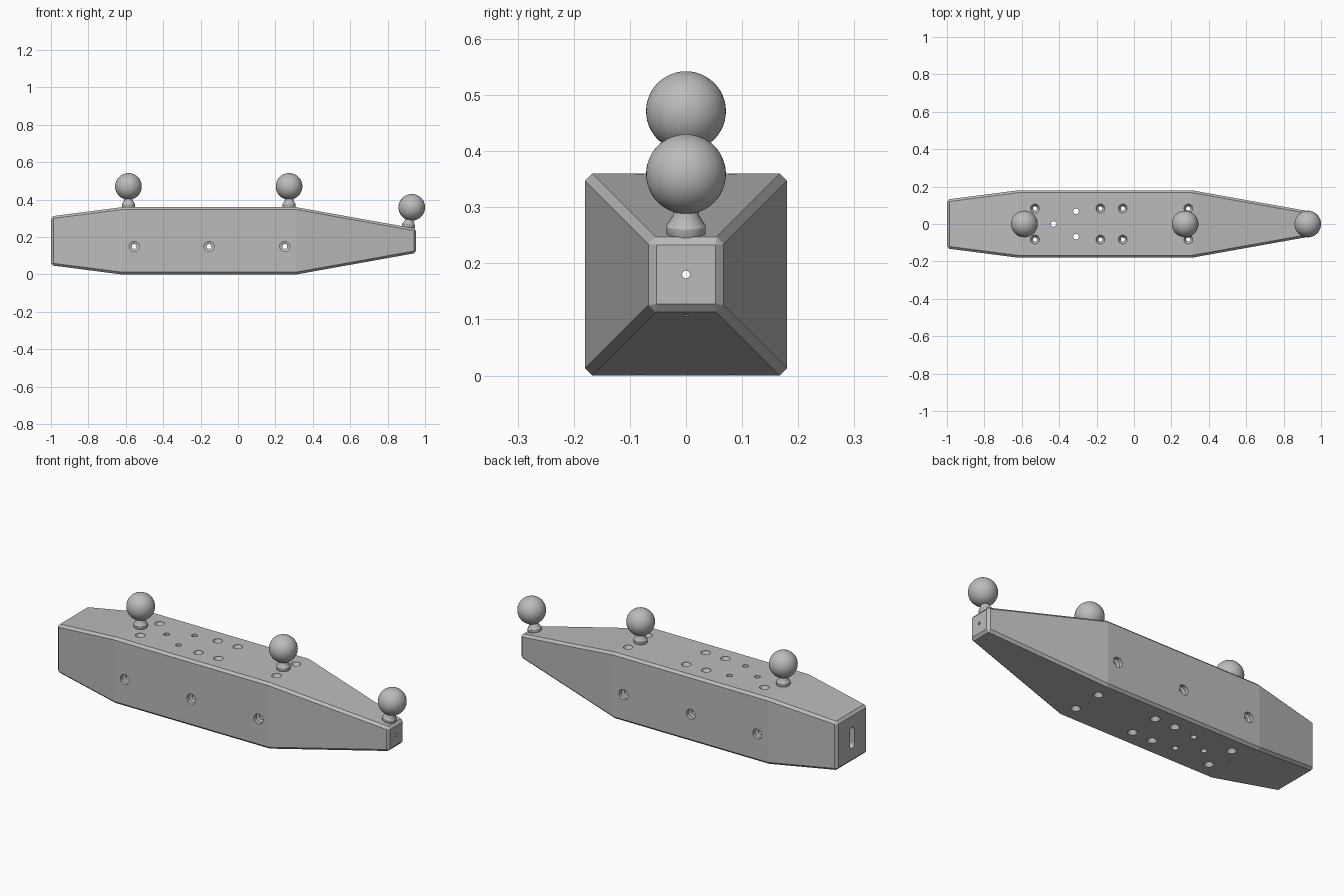
import bpy, bmesh, math
from mathutils import Matrix, Vector

cube = bpy.data.objects.get("Cube")
if cube:
    bpy.data.objects.remove(cube, do_unlink=True)

grey = bpy.data.materials.new("plain grey")
grey.use_nodes = True
COLOUR = (0.5, 0.5, 0.5, 1)
grey.diffuse_color = COLOUR
grey.node_tree.nodes["Principled BSDF"].inputs["Base Color"].default_value = COLOUR

MID = 0.18          # height of the long axis
HALF = 0.18         # half width of the body
BALL_R = 0.0712


def finish(name, bm):
    bmesh.ops.recalc_face_normals(bm, faces=bm.faces)
    mesh = bpy.data.meshes.new(name)
    bm.to_mesh(mesh)
    bm.free()
    obj = bpy.data.objects.new(name, mesh)
    bpy.context.collection.objects.link(obj)
    mesh.materials.append(grey)
    return obj


def bridge(bm, rings):
    """Skin closed rings of points and cap both ends."""
    rings = [[bm.verts.new(p) for p in ring] for ring in rings]
    n = len(rings[0])
    for a, b in zip(rings, rings[1:]):
        for i in range(n):
            j = (i + 1) % n
            bm.faces.new((a[i], a[j], b[j], b[i]))
    bm.faces.new(rings[0])
    bm.faces.new(rings[-1])


def lathe(bm, profile, matrix, sides=24):
    """Turn (radius, height) points about the local z axis."""
    turn = [2 * math.pi * i / sides for i in range(sides)]
    bridge(bm, [[matrix @ Vector((r * math.cos(a), r * math.sin(a), h)) for a in turn]
                for r, h in profile])


def smooth(obj, degrees=30):
    bpy.ops.object.select_all(action='DESELECT')
    obj.select_set(True)
    bpy.context.view_layer.objects.active = obj
    bpy.ops.object.shade_smooth_by_angle(angle=math.radians(degrees))


# Tapered square beam with chamfered edges
bm = bmesh.new()
sections = [(-1, 0.131), (-0.62, HALF), (0.31, HALF), (0.953, 0.065)]
corners = [(-1, -1), (1, -1), (1, 1), (-1, 1)]
bridge(bm, [[(x, h * sy, MID + h * sz) for sy, sz in corners] for x, h in sections])
body = finish("body", bm)
bevel = body.modifiers.new("chamfer", 'BEVEL')
bevel.width = 0.0125
bevel.segments = 1
bevel.limit_method = 'ANGLE'
bevel.angle_limit = math.radians(30)


def cut(name, bm):
    cutter = finish(name, bm)
    cutter.hide_render = True
    mod = body.modifiers.new(name, 'BOOLEAN')
    mod.operation = 'DIFFERENCE'
    mod.solver = 'EXACT'
    mod.object = cutter
    return cutter


def double_ended(big, small, top, bottom):
    """Through hole widened at both faces."""
    half = [(big, HALF + 0.05), (big, HALF - top), (small, HALF - bottom)]
    return half + [(r, -h) for r, h in reversed(half)]


cutters = []
# Vertical holes: countersunk pairs and three plain ones
bm = bmesh.new()
for x in (-0.53, -0.18, -0.06, 0.29):
    for y in (-0.083, 0.083):
        lathe(bm, double_ended(0.024, 0.011, 0.004, 0.025), Matrix.Translation((x, y, MID)))
for x, y in ((-0.43, 0), (-0.31, 0.068), (-0.31, -0.068)):
    lathe(bm, [(0.015, -0.3), (0.015, 0.3)], Matrix.Translation((x, y, MID)))
# Fine screw bores under the ball mounts
for x in (-0.585, 0.273, 0.907):
    lathe(bm, [(0.005, -0.3), (0.005, -0.02)], Matrix.Translation((x, 0, MID)), 12)
cutters.append(cut("vertical_hole_cutter", bm))

# Counterbored holes across the sides
bm = bmesh.new()
for x in (-0.555, -0.155, 0.25):
    place = Matrix.Translation((x, 0, 0.15)) @ Matrix.Rotation(math.pi / 2, 4, 'X')
    lathe(bm, double_ended(0.027, 0.013, 0.02, 0.025), place)
cutters.append(cut("side_hole_cutter", bm))

# Lengthwise bore
bm = bmesh.new()
lathe(bm, [(0.007, -1.1), (0.007, 1.1)],
      Matrix.Translation((0, 0, MID)) @ Matrix.Rotation(math.pi / 2, 4, 'Y'), 16)
cutters.append(cut("long_bore_cutter", bm))

# Rounded upright slot in the wide end
bm = bmesh.new()
steps = 24
outline = []
for i in range(steps):
    a = 2 * math.pi * (i + 0.5) / steps
    lift = math.copysign(0.037, math.sin(a))
    outline.append((0.02 * math.cos(a), MID + lift + 0.02 * math.sin(a)))
bridge(bm, [[(x, y, z) for y, z in outline] for x in (-1.1, -0.8)])
cutters.append(cut("slot_cutter", bm))

# Apply the cuts and remove the helpers
bpy.context.view_layer.objects.active = body
body.select_set(True)
for mod in list(body.modifiers):
    bpy.ops.object.modifier_apply(modifier=mod.name)
for c in cutters:
    bpy.data.objects.remove(c, do_unlink=True)
smooth(body, 5)

# Ball mounts, the one on the narrow end tilted square to its slope
slope = math.atan2(HALF - 0.065, 0.953 - 0.31)
mounts = [("rear", -0.586, 0.471, 0), ("middle", 0.273, 0.471, 0), ("tip", 0.929, 0.359, slope)]
stem = [(0.031, -0.115), (0.035, -0.107), (0.035, -0.094), (0.033, -0.091),
        (0.023, -0.074), (0.022, -0.06)]
for label, x, z, tilt in mounts:
    place = Matrix.Translation((x, 0, z)) @ Matrix.Rotation(tilt, 4, 'Y')
    bm = bmesh.new()
    lathe(bm, stem, place, 48)
    smooth(finish(label + "_stem", bm))
    bm = bmesh.new()
    bmesh.ops.create_uvsphere(bm, u_segments=48, v_segments=24, radius=BALL_R, matrix=place)
    smooth(finish(label + "_ball", bm))
